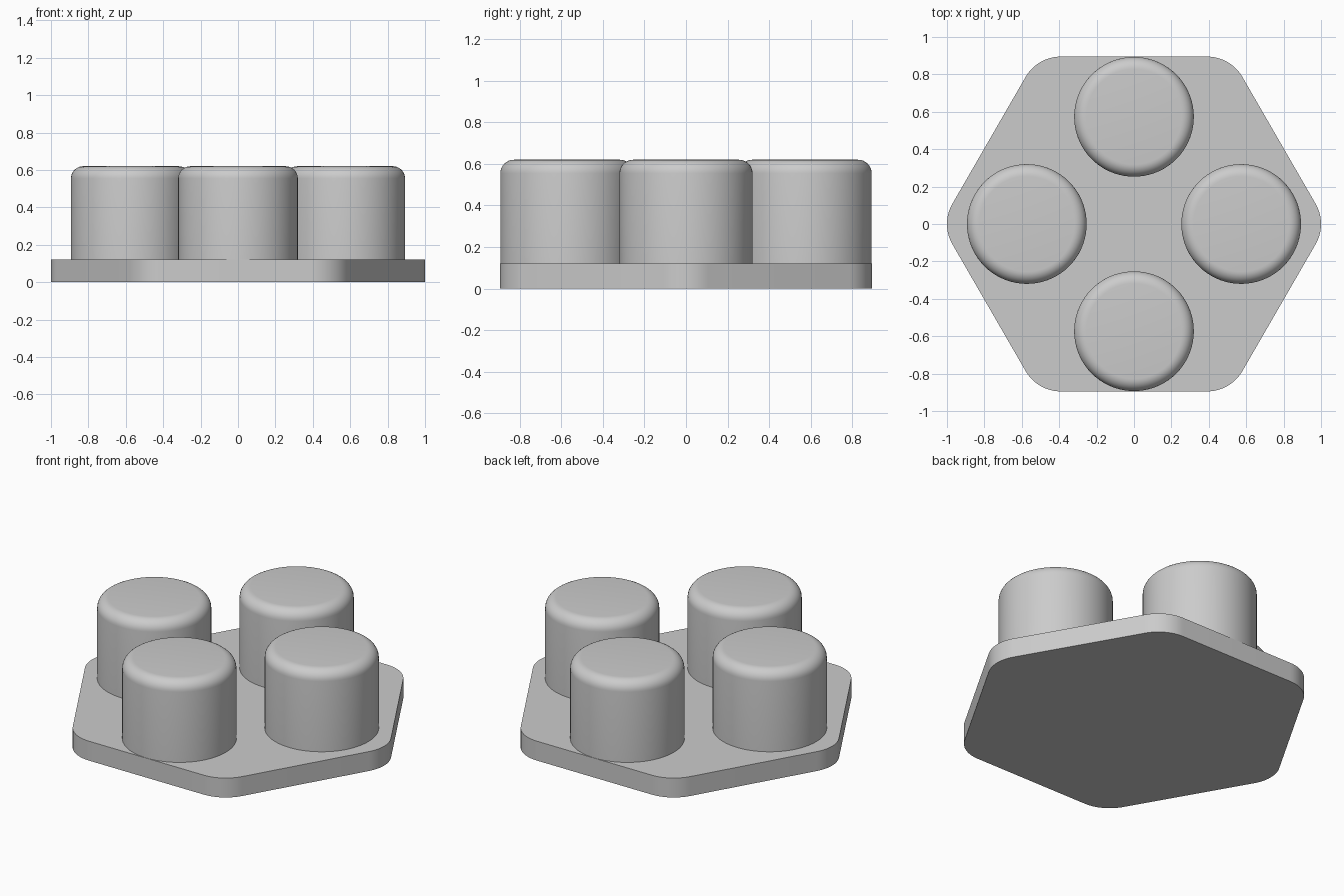
import bpy, bmesh, math

if "Cube" in bpy.data.objects:
    bpy.data.objects.remove(bpy.data.objects["Cube"])

grey = bpy.data.materials.new("light_grey")
grey.diffuse_color = (0.6, 0.6, 0.6, 1)
grey.use_nodes = True
grey.node_tree.nodes["Principled BSDF"].inputs["Base Color"].default_value = grey.diffuse_color

PLATE_H, TOP = 0.12, 0.62
APOTHEM, CORNER = 0.895, 0.2165
PEG_R, PEG_DIST, ROUND = 0.32, 0.573, 0.065


def finish(bm, name, loc=(0, 0, 0)):
    bmesh.ops.recalc_face_normals(bm, faces=bm.faces)
    me = bpy.data.meshes.new(name)
    bm.to_mesh(me)
    bm.free()
    me.materials.append(grey)
    ob = bpy.data.objects.new(name, me)
    ob.location = loc
    bpy.context.collection.objects.link(ob)
    bpy.ops.object.select_all(action='DESELECT')
    ob.select_set(True)
    bpy.context.view_layer.objects.active = ob
    bpy.ops.object.shade_smooth_by_angle(angle=math.radians(30))


# Hexagonal base plate with rounded corners
bm = bmesh.new()
centre = (APOTHEM - CORNER) / math.cos(math.radians(30))
ring = []
for k in range(6):
    a = math.radians(60 * k)
    for i in range(13):
        t = a + math.radians(-30 + 5 * i)
        ring.append(bm.verts.new((centre * math.cos(a) + CORNER * math.cos(t),
                                  centre * math.sin(a) + CORNER * math.sin(t), 0)))
base = bm.faces.new(ring)
side = bmesh.ops.extrude_face_region(bm, geom=[base])
bmesh.ops.translate(bm, vec=(0, 0, PLATE_H),
                    verts=[g for g in side["geom"] if isinstance(g, bmesh.types.BMVert)])
finish(bm, "base_plate")


# Round peg with a filleted top edge
def peg(name, x, y):
    bm = bmesh.new()
    profile = [(PEG_R, PLATE_H)]
    for i in range(9):
        t = math.radians(90 * i / 8)
        profile.append((PEG_R - ROUND + ROUND * math.cos(t), TOP - ROUND + ROUND * math.sin(t)))
    n = 72
    rings = [[bm.verts.new((r * math.cos(2 * math.pi * j / n), r * math.sin(2 * math.pi * j / n), z))
              for j in range(n)] for r, z in profile]
    for lo, hi in zip(rings, rings[1:]):
        for j in range(n):
            k = (j + 1) % n
            bm.faces.new((lo[j], lo[k], hi[k], hi[j]))
    bm.faces.new(rings[-1])
    bm.faces.new(rings[0][::-1])
    finish(bm, name, (x, y, 0))


for name, x, y in (("right_peg", 1, 0), ("back_peg", 0, 1), ("left_peg", -1, 0), ("front_peg", 0, -1)):
    peg(name, x * PEG_DIST, y * PEG_DIST)
